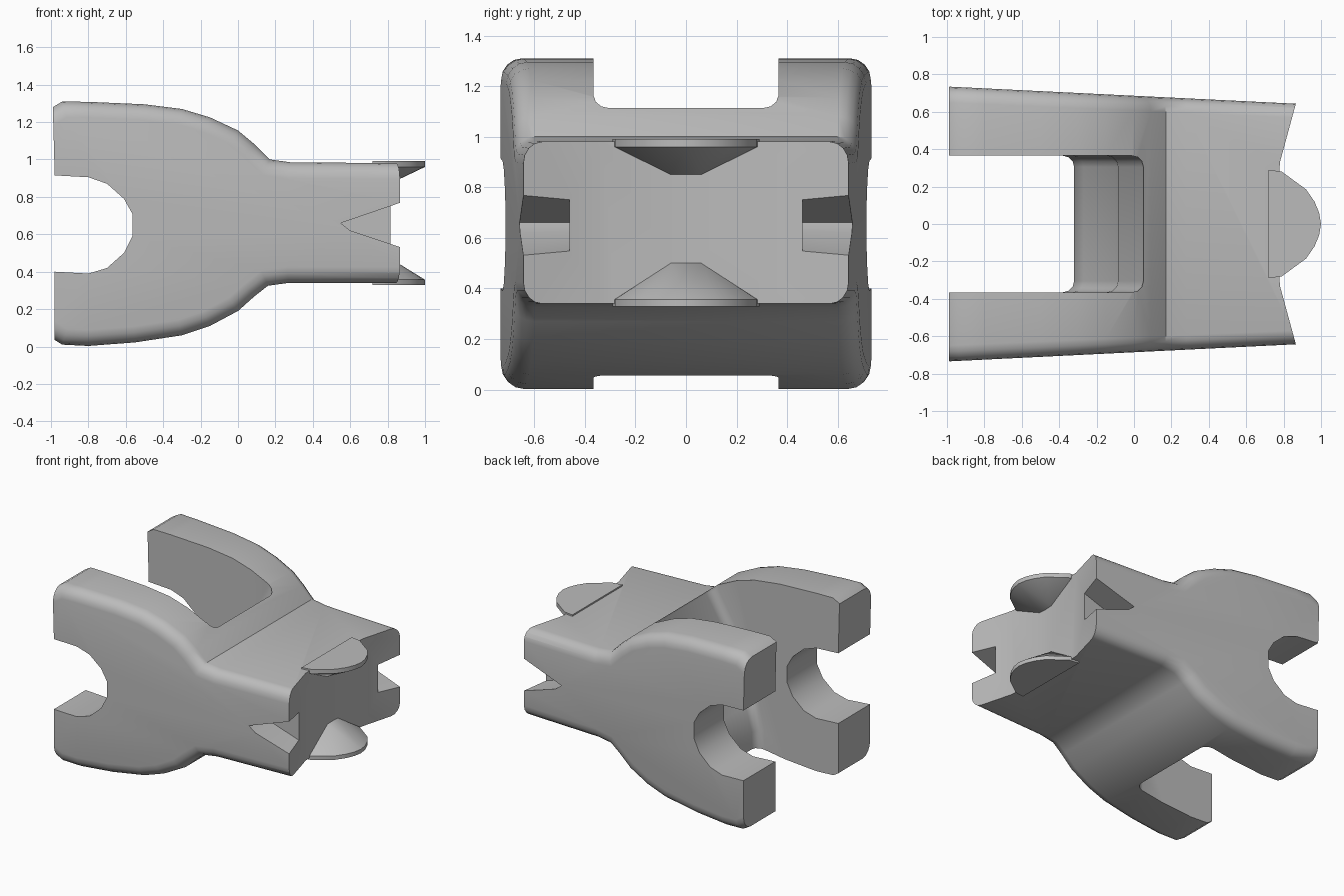
import bpy, bmesh, math

cube = bpy.data.objects.get("Cube")
if cube:
    bpy.data.objects.remove(cube, do_unlink=True)

GREY = (0.5, 0.5, 0.5, 1)
grey = bpy.data.materials.new("plain_grey")
grey.use_nodes = True
grey.diffuse_color = GREY
grey.node_tree.nodes["Principled BSDF"].inputs["Base Color"].default_value = GREY


def finish(name, bm):
    bmesh.ops.recalc_face_normals(bm, faces=bm.faces)
    mesh = bpy.data.meshes.new(name)
    bm.to_mesh(mesh)
    bm.free()
    mesh.materials.append(grey)
    ob = bpy.data.objects.new(name, mesh)
    bpy.context.collection.objects.link(ob)
    return ob


def prism(points, low, high, axis="y"):
    """Extrude a 2D outline along y (points are x, z) or z (points are x, y)."""
    bm = bmesh.new()
    place = (lambda a, b, h: (a, h, b)) if axis == "y" else (lambda a, b, h: (a, b, h))
    rings = [[bm.verts.new(place(a, b, h)) for a, b in points] for h in (low, high)]
    for ring in rings:
        bm.faces.new(ring)
    n = len(points)
    for i in range(n):
        j = (i + 1) % n
        bm.faces.new((rings[0][i], rings[0][j], rings[1][j], rings[1][i]))
    bmesh.ops.recalc_face_normals(bm, faces=bm.faces)
    return bm


def activate(ob):
    bpy.ops.object.select_all(action="DESELECT")
    ob.select_set(True)
    bpy.context.view_layer.objects.active = ob


def boolean(ob, tool, operation="DIFFERENCE"):
    mod = ob.modifiers.new("join_or_cut", "BOOLEAN")
    mod.operation, mod.object, mod.solver = operation, tool, "EXACT"
    activate(ob)
    bpy.ops.object.modifier_apply(modifier=mod.name)
    bpy.data.objects.remove(tool, do_unlink=True)


# Body: side outline swept across, with soft outer rims and a slight taper
top = [(-.99, 1.28), (-.94, 1.31), (-.8, 1.308), (-.5, 1.295), (-.3, 1.27), (-.15, 1.225),
       (0, 1.155), (.09, 1.08), (.17, 1), (.28, .985), (.87, .98)]
bottom = [(.87, .34), (.27, .34), (.16, .325), (.09, .27), (0, .19), (-.15, .11), (-.3, .06),
          (-.55, .022), (-.8, .003), (-.94, .01), (-.98, .035)]
mouth = [(-.98, .4), (-.8, .39), (-.7, .42), (-.61, .5), (-.565, .59), (-.565, .71),
         (-.61, .79), (-.7, .87), (-.8, .905), (-.98, .915)]
body_bm = prism(top + bottom + mouth, -.735, .735)


def on_rim(edge):
    a, b = (v.co for v in edge.verts)
    if abs(a.y - b.y) > .01:
        return False
    z = (a.z + b.z) / 2
    in_mouth = max(a.x, b.x) < -.5 and .38 < z < .93
    at_end = abs(a.x - b.x) < .02
    return not in_mouth and not at_end


bmesh.ops.bevel(body_bm, geom=[e for e in body_bm.edges if on_rim(e)], offset=.085,
                segments=4, profile=.5, affect="EDGES", clamp_overlap=True)
for v in body_bm.verts:
    v.co.y *= 1 - .067 * (v.co.x + 1)
body = finish("yoke_body", body_bm)

# Gap between the arms, with rounded inner corners
gap = [(-1.3, -.3), (-.32, -.3), (-.32, .18), (-.27, .36), (-.1, .6), (-.085, .88),
       (.05, 1.1), (.05, 1.6), (-1.3, 1.6)]
gap_bm = prism(gap, -.365, .365)
corners = [e for e in gap_bm.edges
           if all(v.co.x > -1 for v in e.verts) and abs(e.verts[0].co.y - e.verts[1].co.y) < .01]
bmesh.ops.bevel(gap_bm, geom=corners, offset=.06, segments=3, profile=.5, affect="EDGES")
boolean(body, finish("gap_cutter", gap_bm))

# Hollowed end wall
wall = [(.87, .66), (.78, .33), (.765, 0), (.78, -.33), (.87, -.66), (1.2, -.66), (1.2, .66)]
boolean(body, finish("end_cutter", prism(wall, -.1, 1.5, "z")))

# Wedge notch in each side of the end
notch = [(.55, .66), (.9, .78), (.9, .52), (.6, .62)]
for side in (-1, 1):
    low, high = sorted((side * .46, side * .9))
    boolean(body, finish("notch_cutter", prism(notch, low, high)))

# Rounded tongues above and below, tapering back into the wall
plan = [(.72, .29), (.79, .28), (.86, .225), (.92, .185), (.965, .12), (.99, .06), (1, 0)]
for outer, inner, root in ((.992, .96, .85), (.328, .357, .5)):
    bm = bmesh.new()
    for x, y in plan:
        for side in (-1, 1):
            bm.verts.new((x, side * y, outer))
            bm.verts.new((x, side * y, inner))
    for x in (.72, .768):
        for side in (-1, 1):
            bm.verts.new((x, side * .06, root))
    bmesh.ops.convex_hull(bm, input=bm.verts)
    boolean(body, finish("tongue", bm), "UNION")

activate(body)
bpy.ops.object.shade_smooth_by_angle(angle=math.radians(35))
